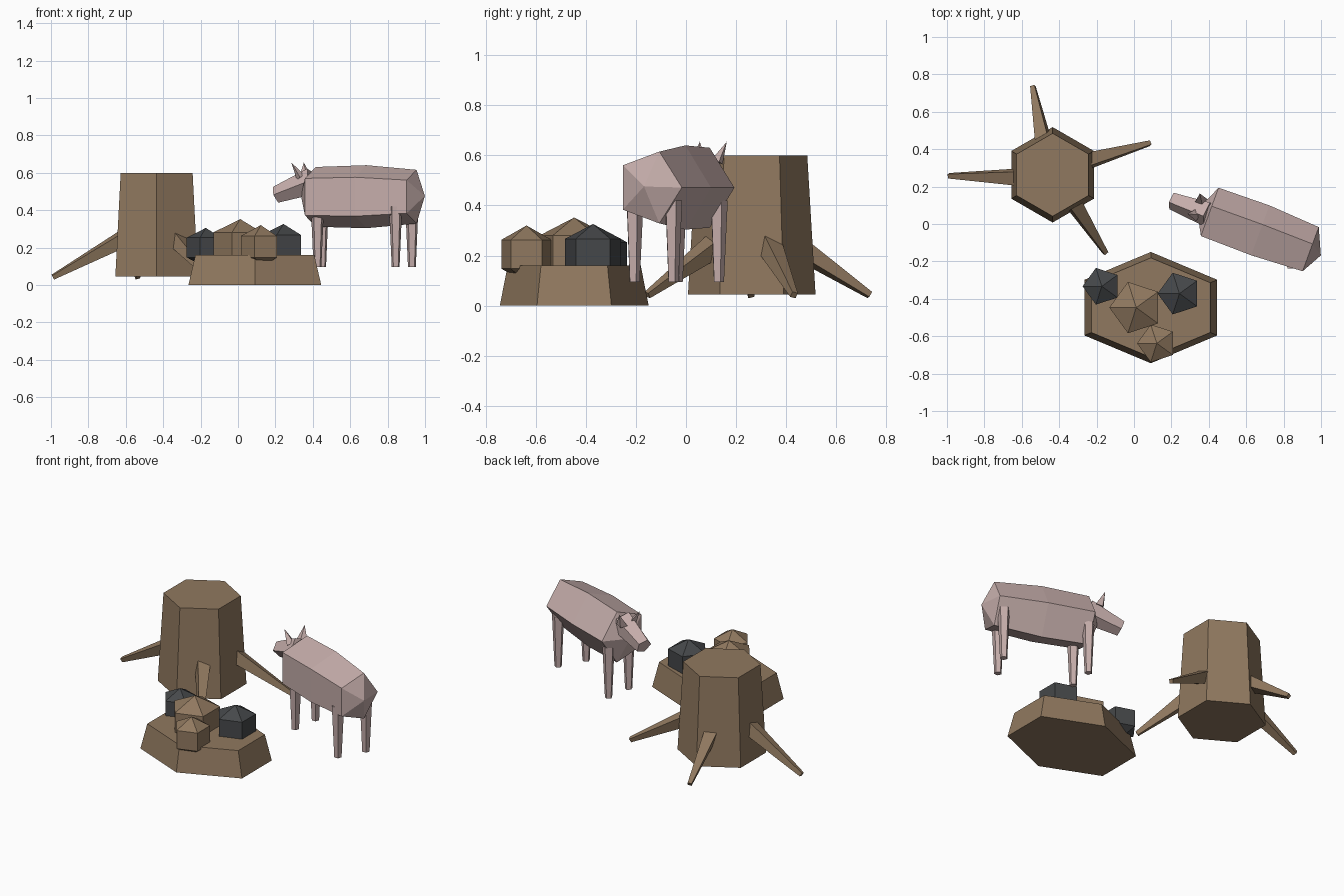
import bpy, bmesh, math
from mathutils import Vector

if "Cube" in bpy.data.objects:
    bpy.data.objects.remove(bpy.data.objects["Cube"])


def material(name, rgb):
    m = bpy.data.materials.new(name)
    m.diffuse_color = (*rgb, 1)
    m.use_nodes = True
    m.node_tree.nodes["Principled BSDF"].inputs["Base Color"].default_value = m.diffuse_color
    return m


BROWN = material("bark brown", (0.28, 0.19, 0.115))
PINK = material("pale pink", (0.56, 0.42, 0.405))
COAL = material("charcoal grey", (0.06, 0.064, 0.068))


def loft(name, rings, sides, mat, phase=0.0):
    """Skin rings of (centre, radius_u, radius_v) along a straight axis; radius 0 makes a point."""
    axis = (Vector(rings[-1][0]) - Vector(rings[0][0])).normalized()
    u = Vector((0, 0, 1)).cross(axis)
    u = u.normalized() if u.length > 0.01 else Vector((1, 0, 0))
    v = axis.cross(u)
    bm = bmesh.new()
    loops = []
    for c, ru, rv in rings:
        c = Vector(c)
        if ru == 0:
            loops.append([bm.verts.new(c)])
            continue
        angs = [math.radians(phase) + 2 * math.pi * i / sides for i in range(sides)]
        loops.append([bm.verts.new(c + u * ru * math.cos(a) + v * rv * math.sin(a)) for a in angs])
    for a, b in zip(loops, loops[1:]):
        for i in range(sides):
            j = (i + 1) % sides
            if len(a) == 1:
                bm.faces.new((a[0], b[i], b[j]))
            elif len(b) == 1:
                bm.faces.new((a[i], a[j], b[0]))
            else:
                bm.faces.new((a[i], a[j], b[j], b[i]))
    for end in (loops[0], loops[-1]):
        if len(end) > 1:
            bm.faces.new(end)
    bmesh.ops.recalc_face_normals(bm, faces=bm.faces)
    me = bpy.data.meshes.new(name)
    bm.to_mesh(me)
    bm.free()
    me.materials.append(mat)
    ob = bpy.data.objects.new(name, me)
    bpy.context.collection.objects.link(ob)
    return ob


# tree stump
SX, SY = -0.435, 0.263
loft("stump", [((SX, SY, 0.045), 0.255, 0.255), ((SX, SY, 0.6), 0.222, 0.222)], 6, BROWN, 30)

# four roots sloping down to the ground: tip x, tip y, heading in degrees
for i, (tx, ty, deg) in enumerate([(-0.99, 0.258, 179), (-0.54, 0.735, 101),
                                   (0.085, 0.432, 16), (-0.152, -0.155, -57)]):
    a = math.radians(deg)
    run = math.hypot(tx - SX, ty - SY) - 0.1
    base = (tx - run * math.cos(a), ty - run * math.sin(a), 0.29)
    loft(f"root_{i + 1}", [(base, 0.062, 0.062), ((tx, ty, 0.042), 0.017, 0.017)], 4, BROWN, 30)

# low earth mound
loft("mound", [((0.09, -0.447, 0), 0.41, 0.2975), ((0.09, -0.447, 0.16), 0.367, 0.266)], 6, BROWN, 30)

# lumps on the mound: x, y, centre z, ring radius, half height
for name, x, y, z, r, h, mat in [("large_brown_lump", 0.012, -0.447, 0.21, 0.144, 0.142, BROWN),
                                 ("small_brown_lump", 0.122, -0.638, 0.205, 0.106, 0.115, BROWN),
                                 ("right_dark_lump", 0.243, -0.372, 0.208, 0.117, 0.118, COAL),
                                 ("left_dark_lump", -0.172, -0.333, 0.2, 0.103, 0.105, COAL)]:
    loft(name, [((x, y, z - h), 0, 0), ((x, y, z - h / 2), r, r),
                ((x, y, z + h / 2), r, r), ((x, y, z + h), 0, 0)], 5, mat, 180)

# pig body, five sided with pointed ends
loft("body", [((0.337, 0.074, 0.475), 0, 0),
              ((0.40, 0.051, 0.471), 0.152, 0.168),
              ((0.67, -0.048, 0.472), 0.157, 0.177),
              ((0.94, -0.147, 0.472), 0.139, 0.151),
              ((0.999, -0.168, 0.476), 0, 0)], 5, PINK)

# head tapering to the snout
loft("head", [((0.40, 0.055, 0.555), 0.072, 0.075),
              ((0.206, 0.126, 0.482), 0.05, 0.047)], 5, PINK)

# ears
for name, base, tip in [("left_ear", (0.335, 0.05, 0.575), (0.285, 0.055, 0.655)),
                        ("right_ear", (0.36, 0.125, 0.575), (0.352, 0.163, 0.655))]:
    loft(name, [(base, 0.034, 0.024), (tip, 0, 0)], 4, PINK)

# legs: foot x, foot y
for name, x, y in [("front_leg_left", 0.425, -0.035), ("front_leg_right", 0.45, 0.13),
                   ("rear_leg_left", 0.843, -0.207), ("rear_leg_right", 0.93, -0.052)]:
    loft(name, [((x, y, 0.095), 0.022, 0.022), ((x, y, 0.42), 0.037, 0.037)], 5, PINK, 20)
